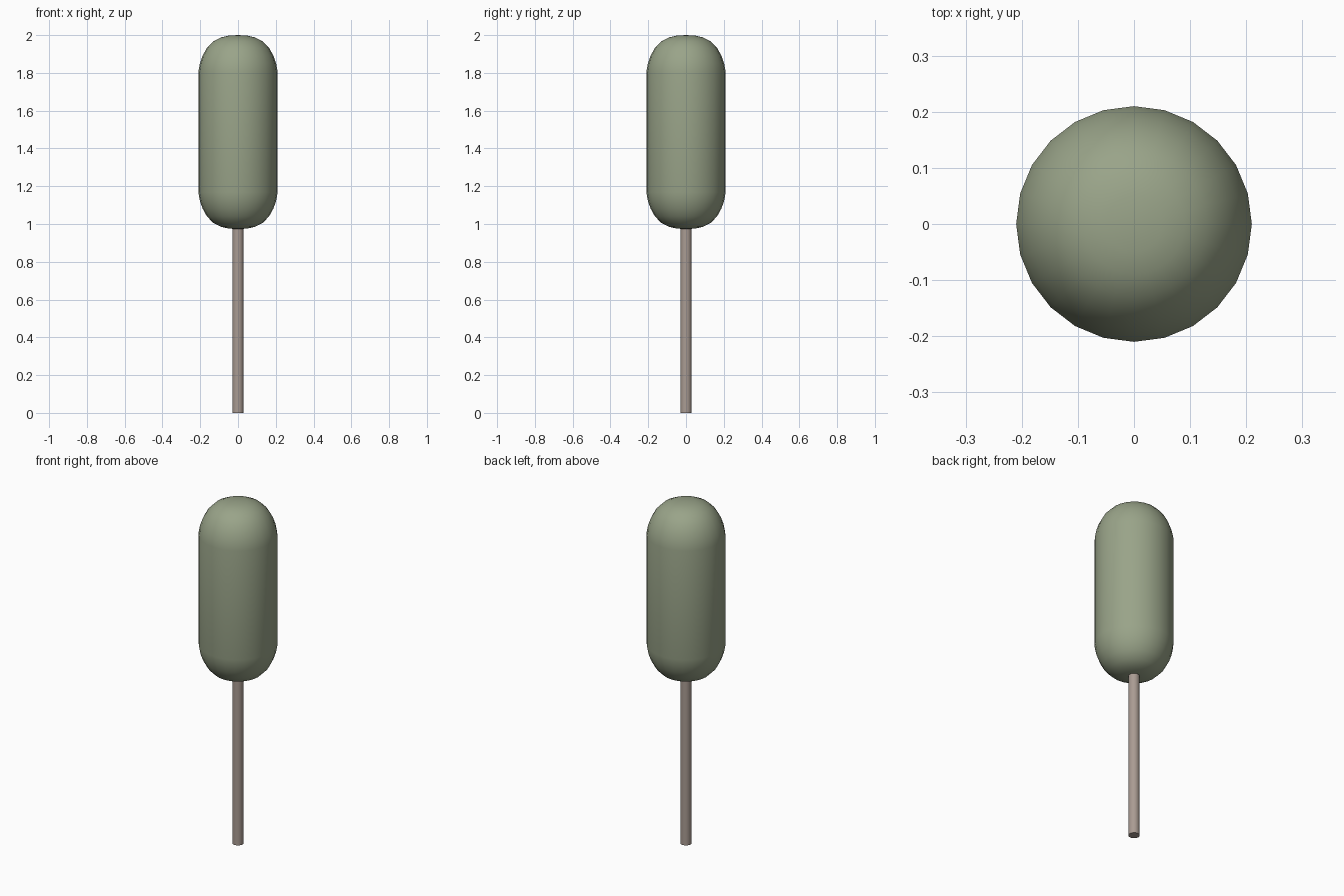
import bpy, bmesh, math

if "Cube" in bpy.data.objects:
    bpy.data.objects.remove(bpy.data.objects["Cube"])


def lathe(name, profile, sides, color):
    """Revolve (radius, z) points around z; radius 0 points become poles."""
    bm = bmesh.new()
    rings = []
    for r, z in profile:
        n = 1 if r == 0 else sides
        rings.append([bm.verts.new((r * math.cos(2 * math.pi * i / sides),
                                    r * math.sin(2 * math.pi * i / sides), z))
                      for i in range(n)])
    for a, b in zip(rings, rings[1:]):
        for i in range(sides):
            j = (i + 1) % sides
            quad = [a[i % len(a)], a[j % len(a)], b[j % len(b)], b[i % len(b)]]
            bm.faces.new(list(dict.fromkeys(quad)))
    bmesh.ops.recalc_face_normals(bm, faces=bm.faces)
    mesh = bpy.data.meshes.new(name)
    bm.to_mesh(mesh)
    bm.free()
    obj = bpy.data.objects.new(name, mesh)
    bpy.context.collection.objects.link(obj)
    mat = bpy.data.materials.new(name + "_color")
    mat.diffuse_color = (*color, 1)
    mat.use_nodes = True
    mat.node_tree.nodes["Principled BSDF"].inputs["Base Color"].default_value = mat.diffuse_color
    mesh.materials.append(mat)
    bpy.ops.object.select_all(action='DESELECT')
    obj.select_set(True)
    bpy.context.view_layer.objects.active = obj
    bpy.ops.object.shade_smooth_by_angle(angle=math.radians(40))
    return obj


# Trunk: slim straight pole running up into the foliage
lathe("trunk", [(0, 0), (0.03, 0), (0.03, 1.1), (0, 1.1)], 16, (0.40, 0.33, 0.29))

# Foliage: tall capsule with soft, flattened ends
end = [(0, 0), (0.05, 0.003), (0.09, 0.012), (0.13, 0.032), (0.165, 0.068),
       (0.188, 0.11), (0.202, 0.15), (0.21, 0.195)]
bottom, top = 0.973, 2.0
profile = [(r, bottom + h) for r, h in end] + [(r, top - h) for r, h in reversed(end)]
lathe("foliage", profile, 24, (0.32, 0.37, 0.25))
